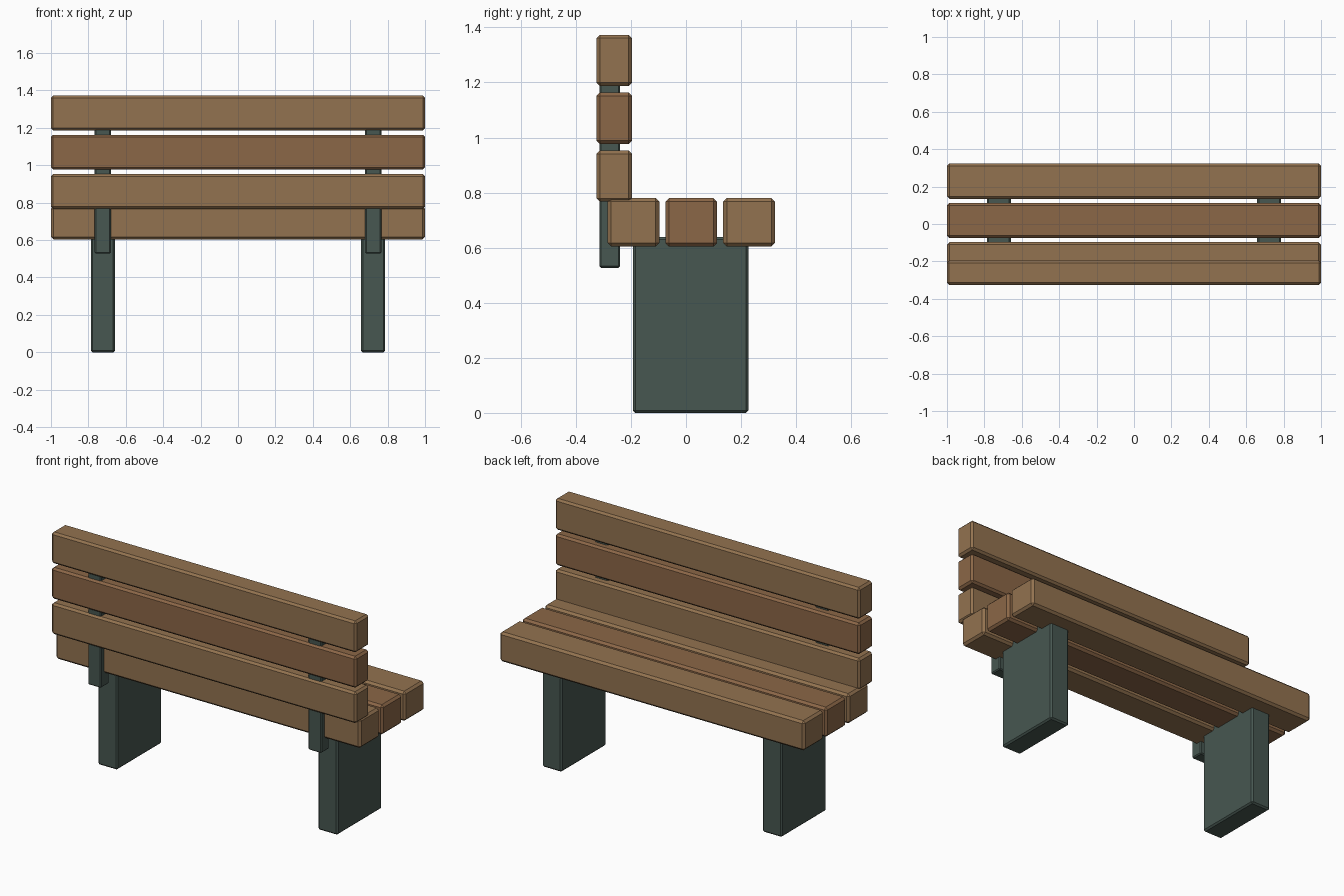
import bpy

if "Cube" in bpy.data.objects:
    bpy.data.objects.remove(bpy.data.objects["Cube"])


def material(name, rgb):
    m = bpy.data.materials.new(name)
    m.diffuse_color = (*rgb, 1)
    m.use_nodes = True
    m.node_tree.nodes["Principled BSDF"].inputs["Base Color"].default_value = m.diffuse_color
    return m


LIGHT = material("light_wood", (0.29, 0.17, 0.08))
DARK = material("dark_wood", (0.26, 0.135, 0.063))
METAL = material("painted_metal", (0.063, 0.095, 0.082))


def block(name, x, y, z, mat, bevel):
    """Chamfered box from (min, max) ranges."""
    bpy.ops.mesh.primitive_cube_add(size=1, location=[(a + b) / 2 for a, b in (x, y, z)])
    ob = bpy.context.object
    ob.name = name
    ob.scale = [b - a for a, b in (x, y, z)]
    bpy.ops.object.transform_apply(location=False, rotation=False, scale=True)
    mod = ob.modifiers.new("chamfer", 'BEVEL')
    mod.width = bevel
    mod.segments = 1
    ob.data.materials.append(mat)
    return ob


# Seat and back slats, the middle one darker
for i, mat in enumerate((LIGHT, DARK, LIGHT)):
    y = -0.285 + 0.21 * i
    block(f"seat_slat_{i + 1}", (-1, 1), (y, y + 0.188), (0.604, 0.78), mat, 0.013)
    z = 0.767 + 0.21 * i
    block(f"back_slat_{i + 1}", (-1, 1), (-0.325, -0.196), (z, z + 0.186), mat, 0.012)

# Slab legs and back posts on both sides
for side, s in (("left", -1), ("right", 1)):
    def xr(a, b):
        return tuple(sorted((s * a, s * b)))
    block(f"{side}_leg", xr(0.658, 0.787), (-0.193, 0.227), (0, 0.638), METAL, 0.009)
    block(f"{side}_back_post", xr(0.68, 0.766), (-0.314, -0.239), (0.527, 1.31), METAL, 0.006)
